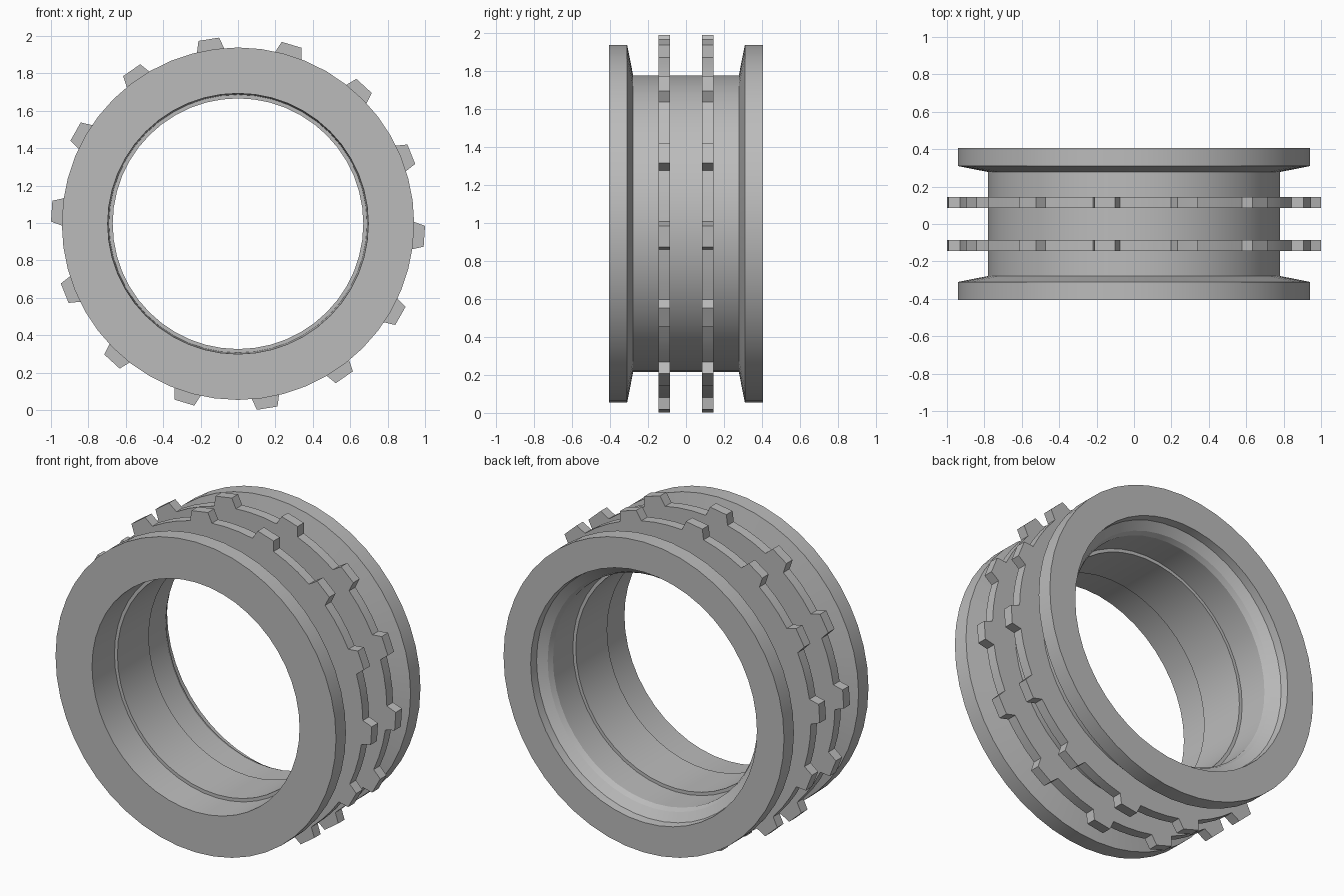
import bpy, bmesh, math

if "Cube" in bpy.data.objects:
    bpy.data.objects.remove(bpy.data.objects["Cube"], do_unlink=True)

CENTRE_Z = 0.996
TEETH = 14
FIRST_TOOTH = -3.86

grey = bpy.data.materials.new("grey_metal")
grey.use_nodes = True
colour = (0.5, 0.5, 0.5, 1)
grey.diffuse_color = colour
grey.node_tree.nodes["Principled BSDF"].inputs["Base Color"].default_value = colour


def closed_ring(name, loops):
    """Bridge a cyclic list of equal-length loops into a closed ring."""
    bm = bmesh.new()
    rows = [[bm.verts.new(p) for p in loop] for loop in loops]
    for i, row in enumerate(rows):
        nxt = rows[(i + 1) % len(rows)]
        for j in range(len(row)):
            k = (j + 1) % len(row)
            bm.faces.new((row[j], row[k], nxt[k], nxt[j]))
    bmesh.ops.recalc_face_normals(bm, faces=bm.faces)
    mesh = bpy.data.meshes.new(name)
    bm.to_mesh(mesh)
    bm.free()
    mesh.materials.append(grey)
    obj = bpy.data.objects.new(name, mesh)
    obj.location.z = CENTRE_Z
    bpy.context.collection.objects.link(obj)
    bpy.ops.object.select_all(action="DESELECT")
    obj.select_set(True)
    bpy.context.view_layer.objects.active = obj
    bpy.ops.object.shade_smooth_by_angle(angle=math.radians(25))
    return obj


def polar(radius, degrees, y):
    a = math.radians(degrees)
    return (radius * math.cos(a), y, radius * math.sin(a))


# Flanged hub: outer side front to back, then stepped bore back to front
outer = [(0.942, -0.405), (0.942, -0.31), (0.78, -0.278),
         (0.78, 0.278), (0.942, 0.31), (0.942, 0.405)]
bore = [(0.76, 0.405), (0.755, 0.355), (0.705, 0.32), (0.69, 0.29),
        (0.69, 0.10), (0.67, 0.10), (0.67, -0.20), (0.69, -0.20), (0.697, -0.405)]
SIDES = 48
closed_ring("flanged_hub", [
    [polar(r, 360 * i / SIDES, y) for i in range(SIDES)] for r, y in outer + bore])

# Toothed rings: each tooth tapers to a flat tip, with a plain arc to the next
step = 360 / TEETH
tooth = [(0.94, -4.5), (1.0, -3.2), (1.0, 3.2), (0.94, 4.5),
         (0.94, 10), (0.94, 15.7)]
outline = [(r, FIRST_TOOTH + n * step + a) for n in range(TEETH) for r, a in tooth]
for name, y in (("front_toothed_ring", -0.115), ("back_toothed_ring", 0.115)):
    sides = (y - 0.03, y + 0.03)
    rim = [[polar(r, a, s) for r, a in outline] for s in sides]
    root = [[polar(0.76, a, s) for r, a in outline] for s in reversed(sides)]
    closed_ring(name, rim + root)
